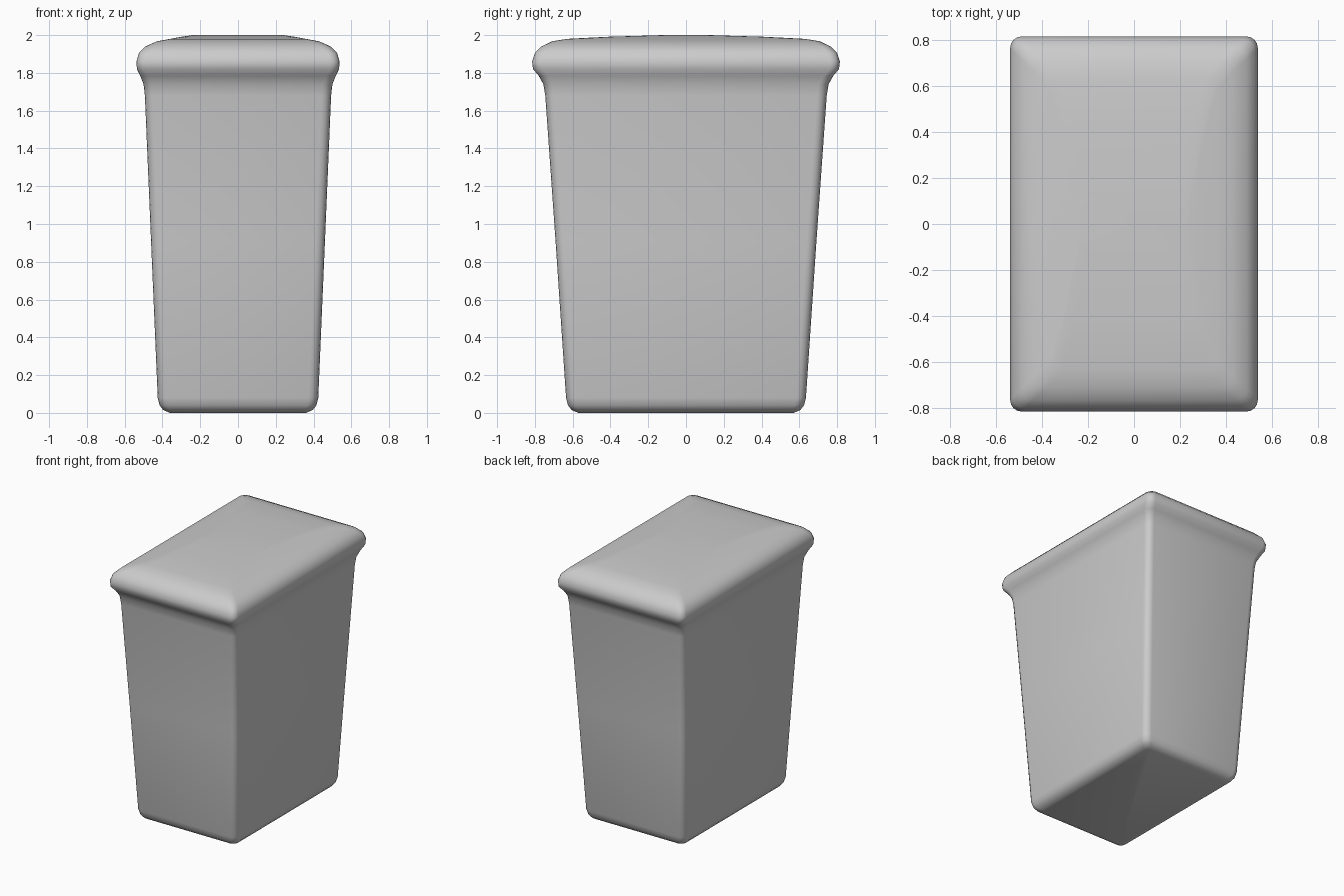
import bpy, bmesh, math

if "Cube" in bpy.data.objects:
    bpy.data.objects.remove(bpy.data.objects["Cube"], do_unlink=True)

# Plain grey plastic
grey = bpy.data.materials.new("grey plastic")
grey.use_nodes = True
colour = (0.6, 0.6, 0.6, 1)
grey.diffuse_color = colour
grey.node_tree.nodes["Principled BSDF"].inputs["Base Color"].default_value = colour


def rounded_ring(bm, hx, hy, z, r, steps=4):
    """Ring of vertices around a rounded rectangle."""
    ring = []
    for i, (sx, sy) in enumerate(((1, 1), (-1, 1), (-1, -1), (1, -1))):
        for k in range(steps + 1):
            a = math.pi / 2 * (i + k / steps)
            ring.append(bm.verts.new((sx * (hx - r) + r * math.cos(a),
                                      sy * (hy - r) + r * math.sin(a), z)))
    return ring


def loft(name, sections):
    """Skin a stack of rounded rectangles and cap both ends."""
    bm = bmesh.new()
    rings = [rounded_ring(bm, *s) for s in sections]
    for low, high in zip(rings, rings[1:]):
        for i in range(len(low)):
            j = (i + 1) % len(low)
            bm.faces.new((low[i], low[j], high[j], high[i]))
    bm.faces.new(rings[0][::-1])
    bm.faces.new(rings[-1])
    mesh = bpy.data.meshes.new(name)
    bm.to_mesh(mesh)
    bm.free()
    mesh.materials.append(grey)
    obj = bpy.data.objects.new(name, mesh)
    bpy.context.collection.objects.link(obj)
    bpy.context.view_layer.objects.active = obj
    obj.select_set(True)
    bpy.ops.object.shade_smooth_by_angle(angle=math.radians(50))
    obj.select_set(False)
    return obj


# Tapered bin body, flared rim and gently domed lid: half x, half y, z, corner radius
loft("bin_with_lid", [
    (0.36, 0.57, 0.00, 0.03),
    (0.395, 0.605, 0.015, 0.04),
    (0.415, 0.625, 0.04, 0.05),
    (0.425, 0.635, 0.08, 0.05),
    (0.46, 0.69, 0.90, 0.05),
    (0.493, 0.745, 1.68, 0.05),
    (0.50, 0.755, 1.74, 0.05),
    (0.518, 0.78, 1.785, 0.05),
    (0.535, 0.81, 1.82, 0.05),
    (0.538, 0.815, 1.86, 0.05),
    (0.525, 0.80, 1.905, 0.05),
    (0.49, 0.765, 1.94, 0.05),
    (0.43, 0.71, 1.967, 0.05),
    (0.36, 0.63, 1.98, 0.05),
    (0.30, 0.42, 1.991, 0.05),
    (0.24, 0.12, 2.00, 0.05),
])
